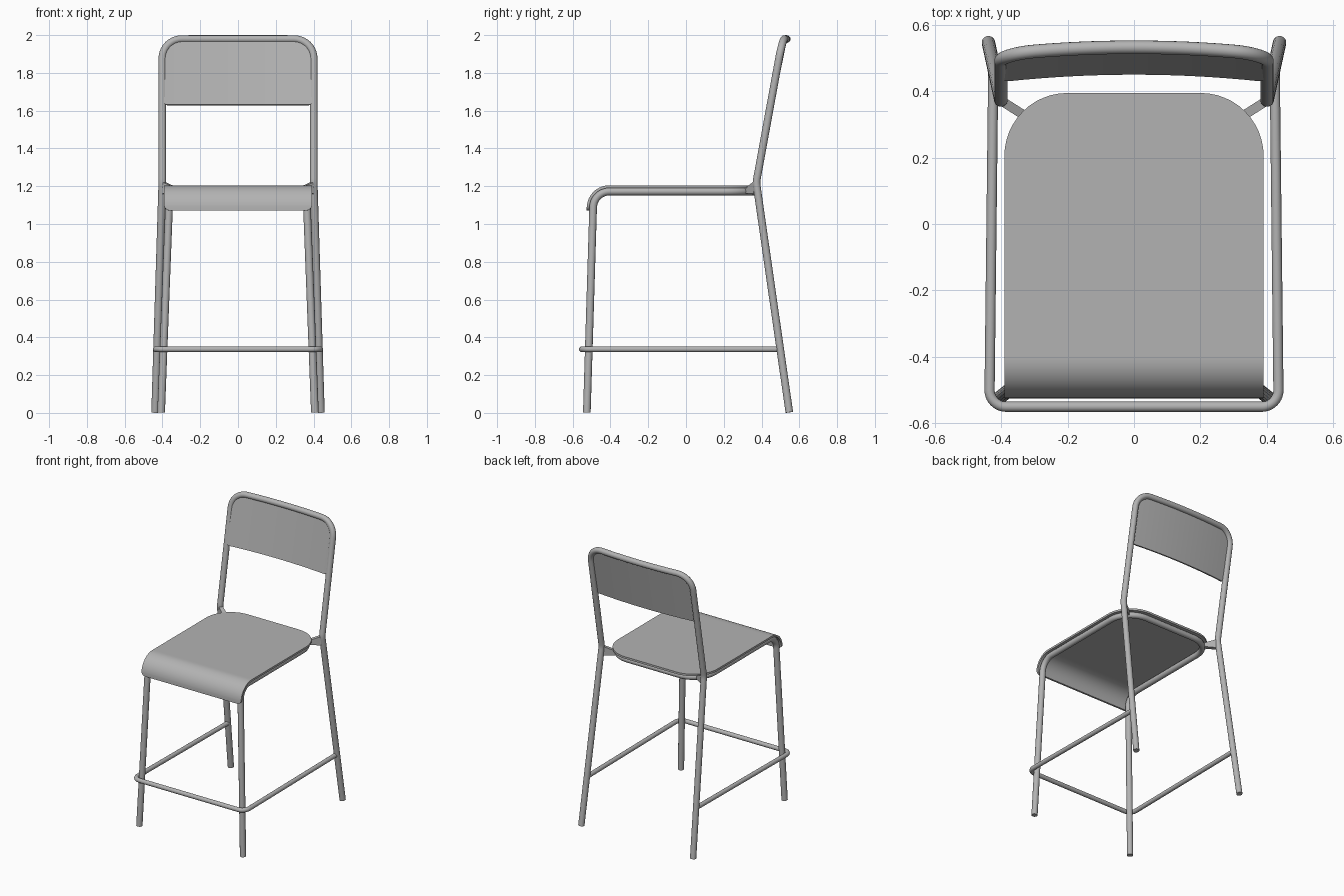
import bpy, math
from mathutils import Vector

if "Cube" in bpy.data.objects:
    bpy.data.objects.remove(bpy.data.objects["Cube"])

R = 0.0203          # main tube radius
grey = bpy.data.materials.new('dark_grey')
grey.diffuse_color = (0.45, 0.45, 0.45, 1)
grey.use_nodes = True
grey.node_tree.nodes["Principled BSDF"].inputs["Base Color"].default_value = grey.diffuse_color


def fillet(points, radii, n=10):
    """Polyline with rounded corners; one radius per inner point."""
    p = [Vector(q) for q in points]
    out = [p[0]]
    for a, b, c, r in zip(p, p[1:], p[2:], radii):
        u, v = (a - b).normalized(), (c - b).normalized()
        half = u.angle(v) / 2
        d = r / math.tan(half)
        centre = b + (u + v).normalized() * (r / math.sin(half))
        s, e = b + u * d - centre, b + v * d - centre
        total = s.angle(e)
        for i in range(n + 1):
            t = i / n
            out.append(centre + (s * math.sin((1 - t) * total) + e * math.sin(t * total)) / math.sin(total))
    return out + [p[-1]]


def finish(ob):
    bpy.ops.object.select_all(action='DESELECT')
    bpy.context.view_layer.objects.active = ob
    ob.select_set(True)
    if ob.type == 'CURVE':
        bpy.ops.object.convert(target='MESH')
        ob = bpy.context.view_layer.objects.active
    for m in list(ob.modifiers):
        bpy.ops.object.modifier_apply(modifier=m.name)
    ob.data.materials.clear()
    ob.data.materials.append(grey)
    bpy.ops.object.shade_smooth_by_angle(angle=math.radians(35))


def tube(name, pts, r):
    cu = bpy.data.curves.new(name, 'CURVE')
    cu.dimensions = '3D'
    cu.bevel_depth = r
    cu.bevel_resolution = 6
    cu.use_fill_caps = True
    sp = cu.splines.new('POLY')
    sp.points.add(len(pts) - 1)
    for i, q in enumerate(pts):
        sp.points[i].co = (*q, 1)
    ob = bpy.data.objects.new(name, cu)
    bpy.context.collection.objects.link(ob)
    finish(ob)


def mirrored(half):
    return half + [(-x, y, z) for x, y, z in reversed(half)]


def sheet(name, rows, thick, offset):
    """Skin equal-length rows of points, then thicken."""
    w = len(rows[0])
    faces = [(i * w + j, i * w + j + 1, (i + 1) * w + j + 1, (i + 1) * w + j)
             for i in range(len(rows) - 1) for j in range(w - 1)]
    me = bpy.data.meshes.new(name)
    me.from_pydata([p for row in rows for p in row], [], faces)
    ob = bpy.data.objects.new(name, me)
    bpy.context.collection.objects.link(ob)
    m = ob.modifiers.new('thickness', 'SOLIDIFY')
    m.thickness, m.offset = thick, offset
    finish(ob)


def outline(length, hw, r0, r1, n=12, mid=40):
    """(distance, half width) pairs of a plate with rounded start and end corners."""
    q = [math.pi / 2 * i / n for i in range(n + 1)]
    start = [(r0 * (1 - math.cos(a)), hw - r0 + r0 * math.sin(a)) for a in q]
    end = [(length - r1 * (1 - math.cos(a)), hw - r1 + r1 * math.sin(a)) for a in reversed(q)]
    span = length - r0 - r1
    return start + [(r0 + span * i / mid, hw) for i in range(1, mid)] + end


def bulge(x):
    return 0.022 * max(0, 1 - (x / 0.4) ** 2)


# back frame: rear legs, posts and bowed top bar in one tube
path = fillet(mirrored([(0.439, 0.547, 0.003), (0.401, 0.372, 1.22), (0.401, 0.511, 1.979)]),
              [0.12, 0.105, 0.105, 0.12])
dense = []
for a, b in zip(path, path[1:]):
    k = max(1, int((b - a).length / 0.04))
    dense += [a.lerp(b, i / k) for i in range(k)]
dense.append(path[-1])
tube('back_frame', [(p.x, p.y + (bulge(p.x) if p.z > 1.3 else 0), p.z) for p in dense], R)

# front legs and under-seat rail
tube('front_leg_seat_rail',
     fillet(mirrored([(0.407, -0.525, 0.002), (0.362, -0.489, 1.172), (0.362, 0.362, 1.172)]),
            [0.087, 0.16, 0.16, 0.087]), R)

# footrest wrapping outside the front legs
tube('footrest', fillet(mirrored([(0.424, 0.497, 0.337), (0.436, -0.551, 0.337)]), [0.05, 0.05]), 0.0153)

# flared brackets joining seat rail to back frame
for side, s in (('right', 1), ('left', -1)):
    sheet('bracket_' + side, [[(s * 0.327, 0.325, 1.162), (s * 0.396, 0.369, 1.160)],
                              [(s * 0.327, 0.325, 1.192), (s * 0.396, 0.369, 1.224)]], 0.028, 0)

# seat: sheet bent down at the front, large round corners at the back
prof = fillet([(0, -0.526, 1.072), (0, -0.522, 1.205), (0, 0.395, 1.205)], [0.12], 16)
length = sum((b - a).length for a, b in zip(prof, prof[1:]))


def along(d):
    for a, b in zip(prof, prof[1:]):
        seg = (b - a).length
        if d <= seg + 1e-6:
            return a.lerp(b, d / seg)
        d -= seg
    return prof[-1]


rows = []
for d, hw in outline(length, 0.391, 0.03, 0.19, mid=60):
    p = along(d)
    rows.append([(-hw, p.y, p.z), (hw, p.y, p.z)])
sheet('seat', rows, 0.014, -1)

# backrest panel: bowed, set slightly forward inside the frame
rows = []
for d, hw in outline(0.345, 0.394, 0.02, 0.105, mid=6):
    z = 1.63 + d
    xs = [hw * (i / 12 - 1) for i in range(25)]
    rows.append([(x, 0.372 + (z - 1.22) * 0.183 + bulge(x) - 0.012 + 0.02 * d, z) for x in xs])
sheet('backrest', rows, 0.014, 0)
